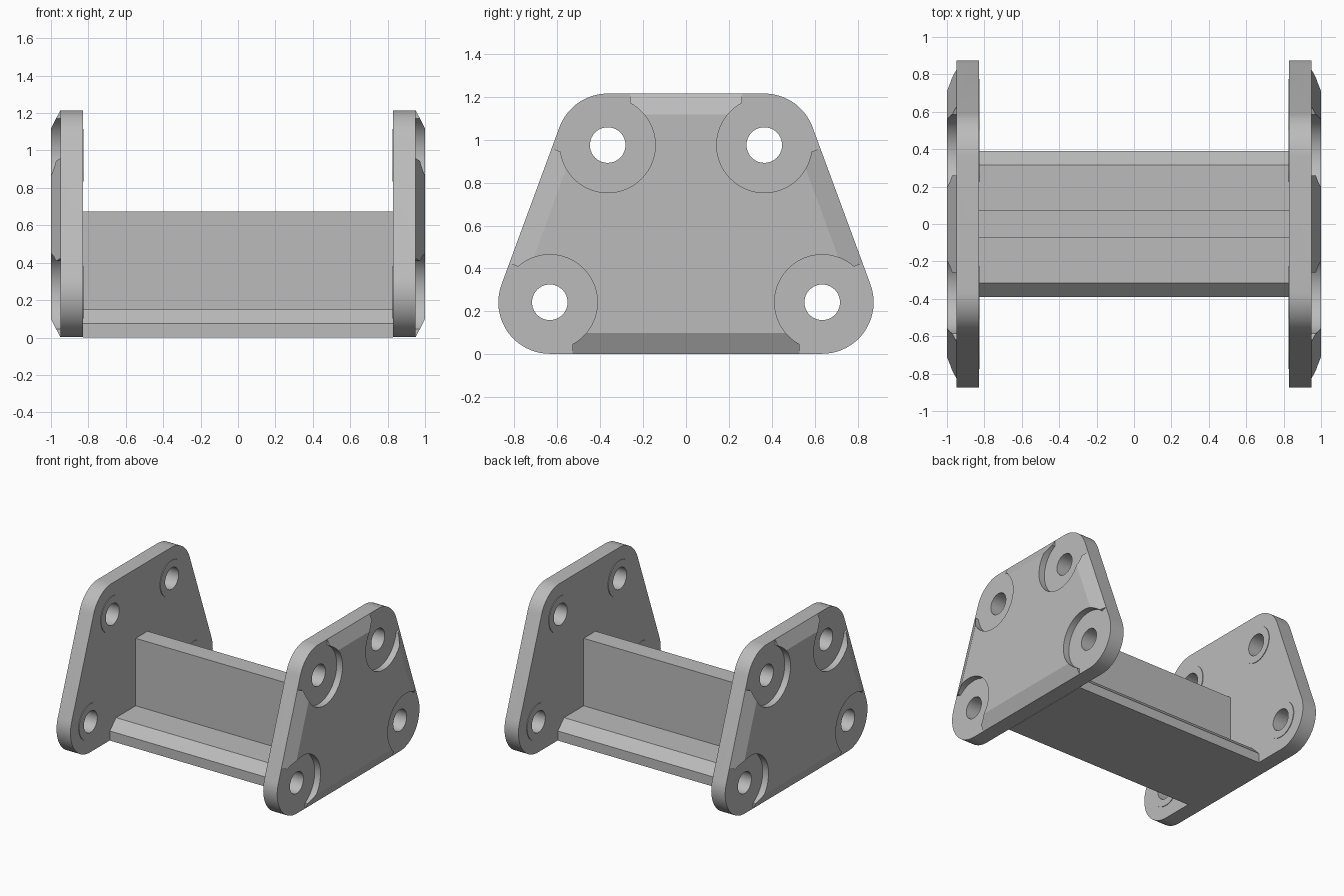
import bpy
import bmesh
from math import atan2, asin, cos, sin, pi, radians

old = bpy.data.objects.get("Cube")
if old:
    bpy.data.objects.remove(old, do_unlink=True)

grey = bpy.data.materials.new("plain grey")
grey.use_nodes = True
grey.diffuse_color = (0.5, 0.5, 0.5, 1)
grey.node_tree.nodes["Principled BSDF"].inputs["Base Color"].default_value = (0.5, 0.5, 0.5, 1)

# Bolt centres (y, z) of the lower and upper corners on the +y side
LOWER, UPPER = (0.635, 0.242), (0.365, 0.975)
CORNER_R, RECESS_R, HOLE_R, BOSS_R = 0.24, 0.222, 0.083, 0.14
INNER, RIM, OUTER = 0.83, 0.95, 1.0
LEAN = atan2(LOWER[0] - UPPER[0], UPPER[1] - LOWER[1])  # tilt of the sloping side
CENTRES = [(s * y, z) for s in (-1, 1) for y, z in (LOWER, UPPER)]


def make_object(name, bm):
    bmesh.ops.recalc_face_normals(bm, faces=bm.faces[:])
    mesh = bpy.data.meshes.new(name)
    bm.to_mesh(mesh)
    bm.free()
    mesh.materials.append(grey)
    obj = bpy.data.objects.new(name, mesh)
    bpy.context.collection.objects.link(obj)
    return obj


def loft(bm, sections):
    """Join (x, outline) sections into a closed solid along x."""
    rings = [[bm.verts.new((x, y, z)) for y, z in pts] for x, pts in sections]
    for a, b in zip(rings, rings[1:]):
        for i in range(len(a)):
            j = (i + 1) % len(a)
            bm.faces.new((a[i], a[j], b[j], b[i]))
    bm.faces.new(rings[0])
    bm.faces.new(rings[-1])


def arc(centre, radius, start, end, steps):
    angles = [start + (end - start) * i / steps for i in range(steps + 1)]
    return [(centre[0] + radius * cos(a), centre[1] + radius * sin(a)) for a in angles]


def plate_outline(radius):
    """Rounded trapezoid around the four bolt centres."""
    right = arc(LOWER, radius, -pi / 2, LEAN, 20) + arc(UPPER, radius, LEAN, pi / 2, 16)
    return right + [(-y, z) for y, z in reversed(right)]


def recess_outline(centre, flat_angle):
    """Circle opened outwards past both plate edges that meet at a corner."""
    out = (flat_angle + LEAN) / 2
    side = abs(flat_angle - LEAN) / 2
    half = side + asin(0.105 / RECESS_R)
    pts = arc(centre, RECESS_R, out + half, out + 2 * pi - half, 40)
    for base, angle in ((pts[-1], out - side), (centre, out), (pts[0], out + side)):
        reach = 0.6 if base is centre else 0.25
        pts.append((base[0] + reach * cos(angle), base[1] + reach * sin(angle)))
    return pts


def cut(target, bm):
    cutter = make_object("cutter", bm)
    cutter.hide_render = True
    mod = target.modifiers.new("cut", "BOOLEAN")
    mod.operation, mod.solver, mod.object = "DIFFERENCE", "EXACT", cutter
    select(target)
    bpy.ops.object.modifier_apply(modifier=mod.name)
    bpy.data.objects.remove(cutter, do_unlink=True)


def select(obj):
    bpy.ops.object.select_all(action="DESELECT")
    obj.select_set(True)
    bpy.context.view_layer.objects.active = obj


def finish(obj):
    """Smooth the curved walls and mirror the part to the other end."""
    select(obj)
    bpy.ops.object.shade_smooth_by_angle(angle=radians(20))
    obj.modifiers.new("mirror", "MIRROR").use_mirror_merge = False


# End plates: rounded slab with a bevelled raised pad on the outside
bm = bmesh.new()
full = plate_outline(CORNER_R)
loft(bm, [(INNER, full), (RIM, full), (OUTER, plate_outline(CORNER_R - 0.097))])
plates = make_object("end_plates", bm)

# Open recesses around the bolt holes
bm = bmesh.new()
for centre, flat in ((LOWER, -pi / 2), (UPPER, pi / 2)):
    pts = recess_outline(centre, flat)
    for s in (-1, 1):
        outline = [(s * y, z) for y, z in pts]
        loft(bm, [(RIM, outline), (OUTER + 0.1, outline)])
cut(plates, bm)

# Bolt holes
bm = bmesh.new()
for c in CENTRES:
    circle = arc(c, HOLE_R, 0, 2 * pi, 40)[:-1]
    loft(bm, [(INNER - 0.1, circle), (OUTER + 0.1, circle)])
cut(plates, bm)
finish(plates)

# Thin raised rings around the holes on the inner faces
bm = bmesh.new()
for c in CENTRES:
    profile = [(HOLE_R, INNER), (HOLE_R, INNER - 0.005), (BOSS_R, INNER - 0.005), (BOSS_R, INNER)]
    rings = [[bm.verts.new((x, y, z)) for y, z in arc(c, r, 0, 2 * pi, 40)[:-1]] for r, x in profile]
    for a, b in zip(rings, rings[1:]):
        for i in range(len(a)):
            bm.faces.new((a[i - 1], a[i], b[i], b[i - 1]))
finish(make_object("hole_rings", bm))

# Cross beam: chamfered base flange with an upright web
half = [(0.39, 0), (0.39, 0.075), (0.315, 0.15), (0.073, 0.15), (0.073, 0.675)]
section = half + [(-y, z) for y, z in reversed(half)]
bm = bmesh.new()
loft(bm, [(-INNER, section), (INNER, section)])
make_object("cross_beam", bm)
